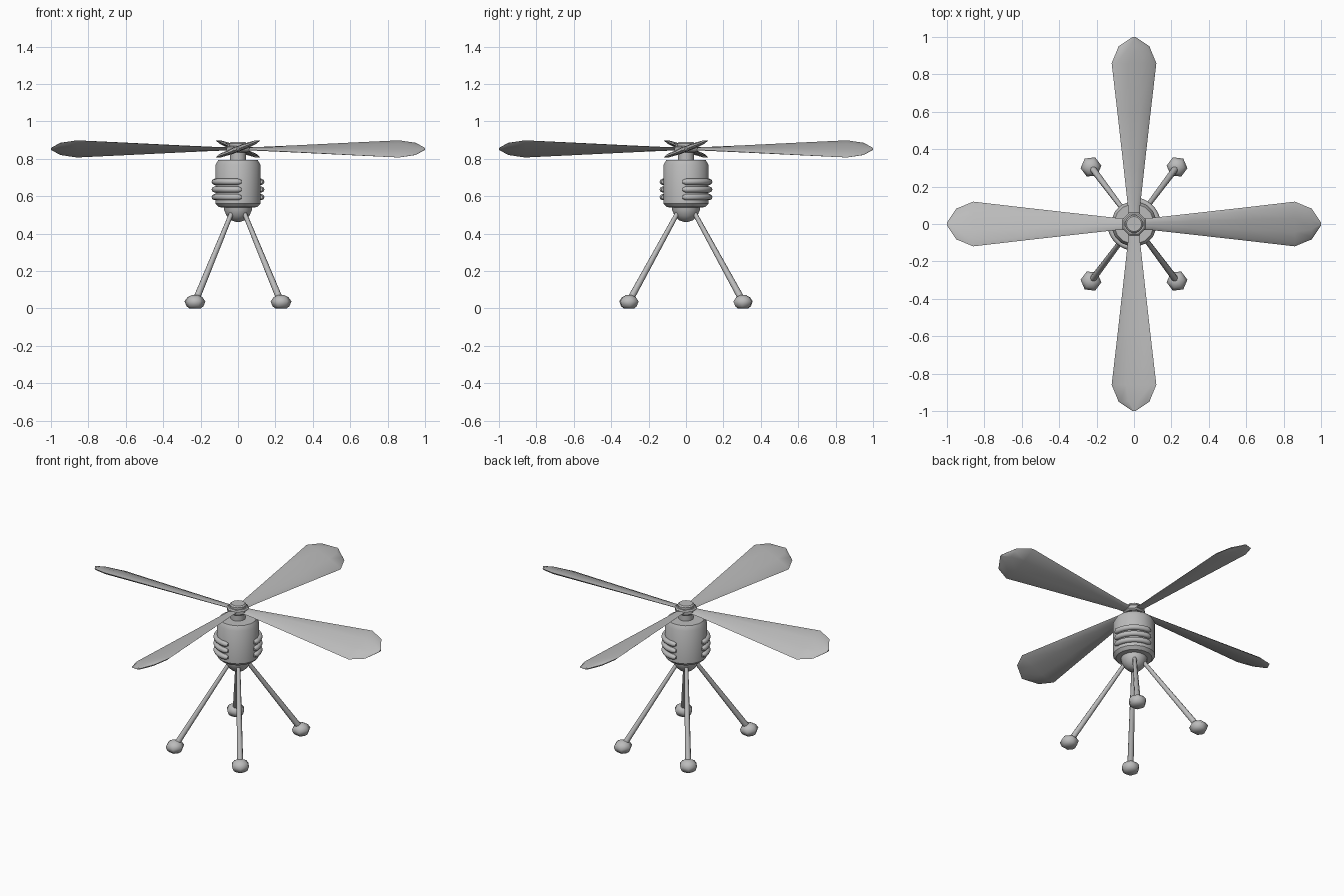
import bpy, math
from mathutils import Vector

if "Cube" in bpy.data.objects:
    bpy.data.objects.remove(bpy.data.objects["Cube"])

grey = bpy.data.materials.new("metal_grey")
grey.diffuse_color = (0.5, 0.5, 0.5, 1)
grey.use_nodes = True
grey.node_tree.nodes["Principled BSDF"].inputs["Base Color"].default_value = grey.diffuse_color


def make(name, verts, faces, angle=40):
    me = bpy.data.meshes.new(name)
    me.from_pydata([tuple(v) for v in verts], [], faces)
    me.materials.append(grey)
    ob = bpy.data.objects.new(name, me)
    bpy.context.collection.objects.link(ob)
    bpy.ops.object.select_all(action='DESELECT')
    ob.select_set(True)
    bpy.context.view_layer.objects.active = ob
    bpy.ops.object.mode_set(mode='EDIT')
    bpy.ops.mesh.select_all(action='SELECT')
    bpy.ops.mesh.normals_make_consistent(inside=False)
    bpy.ops.object.mode_set(mode='OBJECT')
    bpy.ops.object.shade_smooth_by_angle(angle=math.radians(angle))
    return ob


def loft(name, rings, angle=40):
    """Skin a list of equal-sized closed rings and cap both ends."""
    n = len(rings[0])
    verts = [v for r in rings for v in r]
    faces = [(i * n + j, i * n + (j + 1) % n, (i + 1) * n + (j + 1) % n, (i + 1) * n + j)
             for i in range(len(rings) - 1) for j in range(n)]
    faces += [tuple(range(n)), tuple(range(len(verts) - n, len(verts)))]
    return make(name, verts, faces, angle)


def lathe(name, profile, sides, centre=(0, 0), turn=0.5, angle=40):
    rings = []
    for r, z in profile:
        a = [math.tau * (j + turn) / sides for j in range(sides)]
        rings.append([(centre[0] + r * math.cos(t), centre[1] + r * math.sin(t), z) for t in a])
    return loft(name, rings, angle)


# Motor housing, rounded nose, shaft and hub
lathe("motor_housing", [(0.085, 0.54), (0.105, 0.542), (0.122, 0.56), (0.122, 0.768),
                        (0.107, 0.795)], 16, angle=30)
lathe("motor_nose", [(0.012, 0.463), (0.04, 0.472), (0.062, 0.495), (0.075, 0.525),
                     (0.078, 0.56)], 16)
lathe("rotor_shaft", [(0.043, 0.78), (0.043, 0.85)], 16)
lathe("rotor_hub", [(0.056, 0.835), (0.066, 0.843), (0.066, 0.862), (0.058, 0.869)], 8, angle=30)
lathe("hub_cap", [(0.048, 0.86), (0.048, 0.882), (0.04, 0.889)], 16, angle=30)

# Cooling ribs: three rounded bars around two opposite corners
for side, start in (("front_left", 172), ("back_right", -8)):
    for k in range(3):
        rings = []
        steps = 14
        for i in range(steps + 1):
            a = math.radians(start + 106 * i / steps)
            size = 0.009 if i in (0, steps) else 0.0165
            rings.append([((0.125 + size * math.cos(b)) * math.cos(a),
                           (0.125 + size * math.cos(b)) * math.sin(a),
                           0.595 + 0.041 * k + size * math.sin(b))
                          for b in [math.tau * j / 8 for j in range(8)]])
        loft(f"cooling_rib_{side}_{k + 1}", rings, 50)

# Rotor blades: pitched lens sections that widen towards a pointed tip
# (distance from centre, half width, half thickness, pitch in degrees)
STATIONS = [(0.03, 0.030, 0.007, 10), (0.10, 0.034, 0.007, 12), (0.30, 0.058, 0.009, 17),
            (0.60, 0.095, 0.013, 20), (0.86, 0.128, 0.016, 21), (0.95, 0.088, 0.013, 21),
            (1.00, 0.008, 0.005, 21)]
for k in range(4):
    turn = math.pi / 2 * k
    c, s = math.cos(turn), math.sin(turn)
    rings = []
    for d, w, t, pitch in STATIONS:
        p = math.radians(pitch)
        ring = []
        for j in range(10):
            b = math.tau * j / 10
            u, v = w * math.cos(b), t * math.sin(b)
            y = u * math.cos(p) - v * math.sin(p)
            z = u * math.sin(p) + v * math.cos(p)
            ring.append((d * c - y * s, d * s + y * c, 0.853 + z))
        rings.append(ring)
    loft(f"rotor_blade_{k + 1}", rings, 50)

# Splayed legs with rounded feet
for sx in (-1, 1):
    for sy in (-1, 1):
        name = ("left" if sx < 0 else "right") + ("_front" if sy < 0 else "_back")
        top = Vector((0.03 * sx, 0.04 * sy, 0.52))
        foot = Vector((0.225 * sx, 0.30 * sy, 0.045))
        axis = (foot - top).normalized()
        u = axis.orthogonal().normalized()
        v = axis.cross(u)
        rings = [[p + r * (u * math.cos(b) + v * math.sin(b))
                  for b in [math.tau * j / 8 for j in range(8)]]
                 for p, r in ((top, 0.012), (foot, 0.018))]
        loft(f"leg_{name}", rings, 50)
        heading = math.atan2(sy * 0.3, sx * 0.225) / math.tau * 6
        lathe(f"foot_{name}", [(0.03, 0), (0.046, 0.012), (0.056, 0.038), (0.04, 0.06),
                               (0.018, 0.071)], 6, (0.23 * sx, 0.305 * sy), heading, 65)
